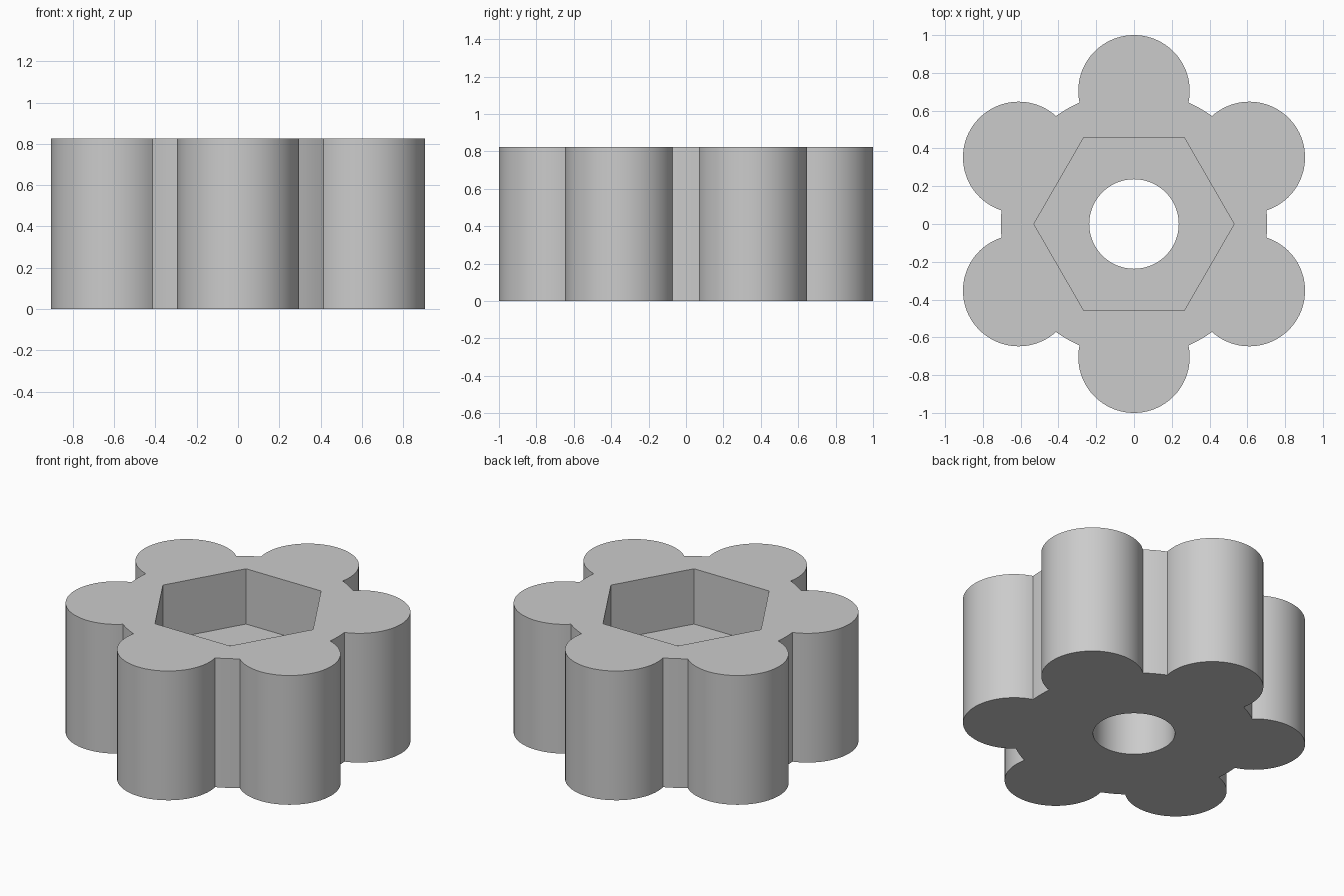
import bpy, bmesh
from math import sin, cos, pi, asin, radians

cube = bpy.data.objects.get("Cube")
if cube:
    bpy.data.objects.remove(cube, do_unlink=True)

HEIGHT, POCKET_FLOOR = 0.825, 0.472
HUB_R, LOBE_R, HOLE_R, HEX_R = 0.705, 0.295, 0.237, 0.53


def arc(cx, cy, r, start, end, steps):
    """Points along an arc, leaving out the end point."""
    return [(cx + r * cos(start + (end - start) * i / steps),
             cy + r * sin(start + (end - start) * i / steps)) for i in range(steps)]


# Outline: six round lobes joined by short arcs of the hub
half = 2 * asin(LOBE_R / 2 / HUB_R)        # half angle of hub hidden by a lobe
sweep = pi / 2 + half / 2                  # half sweep of the exposed lobe arc
outline = []
for k in range(6):
    a = radians(30 + 60 * k)
    outline += arc(HUB_R * cos(a), HUB_R * sin(a), LOBE_R, a - sweep, a + sweep, 48)
    outline += arc(0, 0, HUB_R, a + half, a + radians(60) - half, 4)
hexagon = arc(0, 0, HEX_R, 0, 2 * pi, 6)
circle = arc(0, 0, HOLE_R, 0, 2 * pi, 64)

bm = bmesh.new()


def ring(points, z):
    verts = [bm.verts.new((x, y, z)) for x, y in points]
    edges = [bm.edges.new((v, verts[i - 1])) for i, v in enumerate(verts)]
    return verts, edges


def wall(low, high):
    for i in range(len(low[0])):
        bm.faces.new((low[0][i - 1], low[0][i], high[0][i], high[0][i - 1]))


def cap(outer, inner):
    bmesh.ops.triangle_fill(bm, use_beauty=True, edges=outer[1] + inner[1])


outer_low, outer_high = ring(outline, 0), ring(outline, HEIGHT)
hex_low, hex_high = ring(hexagon, POCKET_FLOOR), ring(hexagon, HEIGHT)
hole_low, hole_high = ring(circle, 0), ring(circle, POCKET_FLOOR)

# Top, pocket floor and underside, then the three sets of walls
cap(outer_high, hex_high)
cap(hex_low, hole_high)
cap(outer_low, hole_low)
wall(outer_low, outer_high)
wall(hex_low, hex_high)
wall(hole_low, hole_high)
bmesh.ops.recalc_face_normals(bm, faces=bm.faces)

mesh = bpy.data.meshes.new("lobed_knob")
bm.to_mesh(mesh)
bm.free()
knob = bpy.data.objects.new("lobed_knob", mesh)
bpy.context.collection.objects.link(knob)

# Plain grey
grey = bpy.data.materials.new("light_grey")
grey.use_nodes = True
colour = (0.6, 0.6, 0.6, 1)
grey.diffuse_color = colour
grey.node_tree.nodes["Principled BSDF"].inputs["Base Color"].default_value = colour
mesh.materials.append(grey)

bpy.ops.object.select_all(action="DESELECT")
knob.select_set(True)
bpy.context.view_layer.objects.active = knob
bpy.ops.object.shade_smooth_by_angle(angle=radians(30))
